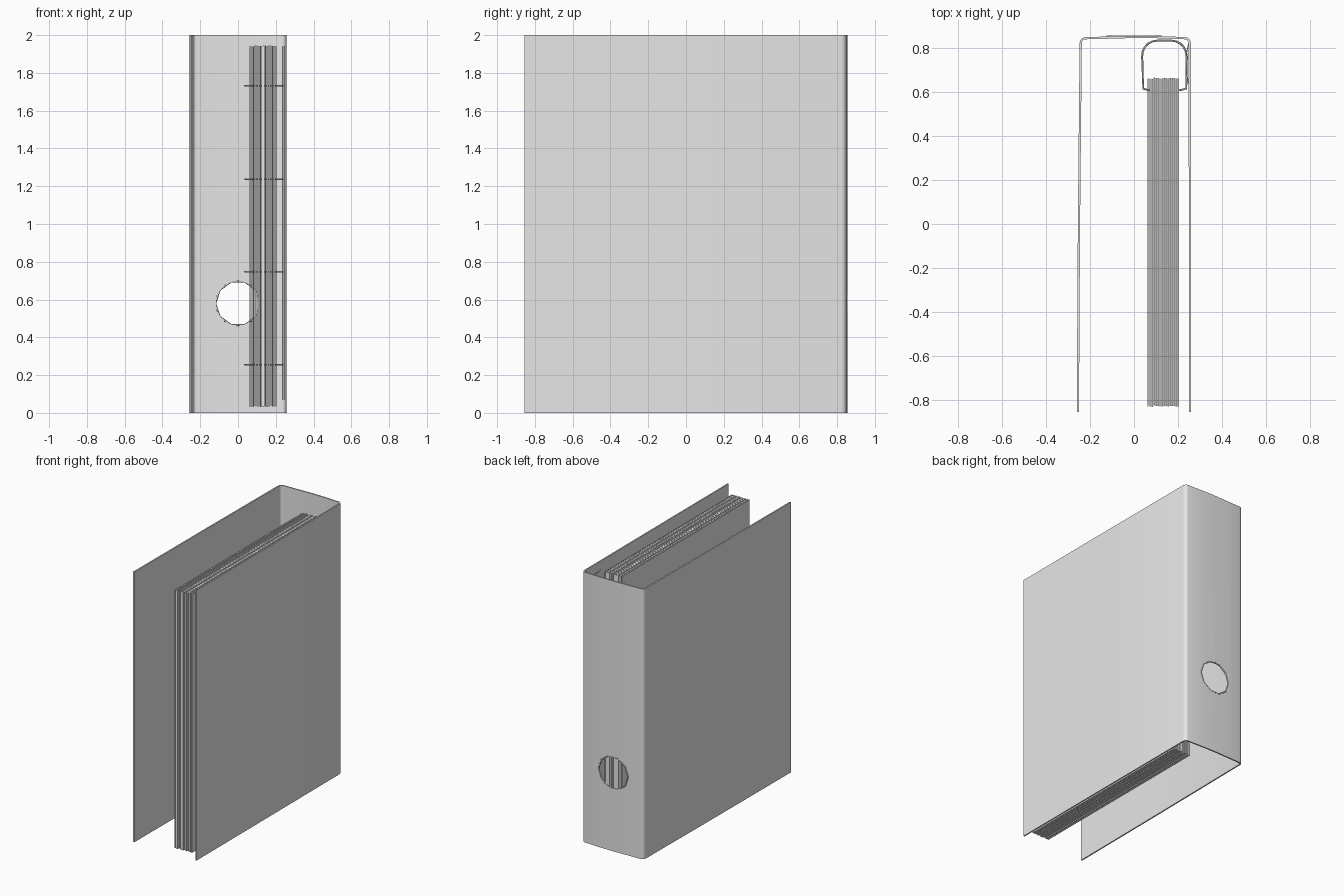
import bpy, bmesh, math, random
from mathutils import Matrix, Vector

random.seed(4)
cube = bpy.data.objects.get("Cube")
if cube:
    bpy.data.objects.remove(cube, do_unlink=True)

grey = bpy.data.materials.new("light_grey")
grey.use_nodes = True
grey.diffuse_color = (0.8, 0.8, 0.8, 1)
grey.node_tree.nodes["Principled BSDF"].inputs["Base Color"].default_value = grey.diffuse_color


def add_object(name, bm):
    mesh = bpy.data.meshes.new(name)
    bm.to_mesh(mesh)
    bm.free()
    mesh.materials.append(grey)
    obj = bpy.data.objects.new(name, mesh)
    bpy.context.collection.objects.link(obj)
    return obj


def activate(obj):
    bpy.ops.object.select_all(action='DESELECT')
    obj.select_set(True)
    bpy.context.view_layer.objects.active = obj


def smooth(obj):
    activate(obj)
    bpy.ops.object.shade_smooth_by_angle(angle=math.radians(35))


def corner(cx, cy, radius, start, end, steps):
    """Points along an arc, angles in degrees."""
    return [(cx + radius * math.cos(math.radians(start + (end - start) * i / steps)),
             cy + radius * math.sin(math.radians(start + (end - start) * i / steps)))
            for i in range(steps + 1)]


def sheet_from_profile(name, points, z0, z1, thickness):
    """Raise an open plan profile into a thin standing sheet."""
    bm = bmesh.new()
    low = [bm.verts.new((x, y, z0)) for x, y in points]
    high = [bm.verts.new((x, y, z1)) for x, y in points]
    for i in range(len(points) - 1):
        bm.faces.new((low[i], low[i + 1], high[i + 1], high[i]))
    obj = add_object(name, bm)
    mod = obj.modifiers.new("thickness", 'SOLIDIFY')
    mod.thickness = thickness
    mod.offset = 0
    activate(obj)
    bpy.ops.object.modifier_apply(modifier=mod.name)
    return obj


# Cover: two boards joined by a softly bowed spine
outline = ([(-0.255, -0.855), (-0.25, 0)]
           + corner(-0.22, 0.822, 0.022, 180, 90, 4)
           + [(-0.1, 0.847), (0, 0.85), (0.1, 0.849)]
           + corner(0.231, 0.822, 0.022, 90, 0, 4)
           + [(0.254, 0), (0.254, -0.855)])
cover = sheet_from_profile("binder_cover", outline, 0, 2, 0.01)

# Finger hole through the spine
hole_place = Matrix.Translation((0, 0.85, 0.58)) @ Matrix.Rotation(math.pi / 2, 4, 'X')
bm = bmesh.new()
bmesh.ops.create_cone(bm, cap_ends=True, segments=10, radius1=0.121, radius2=0.121,
                      depth=0.1, matrix=hole_place)
cutter = add_object("hole_cutter", bm)
cutter.hide_render = True
cut = cover.modifiers.new("finger_hole", 'BOOLEAN')
cut.object = cutter
cut.operation = 'DIFFERENCE'
cut.solver = 'EXACT'
activate(cover)
bpy.ops.object.modifier_apply(modifier=cut.name)
bpy.data.objects.remove(cutter, do_unlink=True)
smooth(cover)

# Thin rim around the finger hole
bpy.ops.mesh.primitive_torus_add(major_segments=10, minor_segments=6,
                                 major_radius=0.121, minor_radius=0.006)
rim = bpy.context.object
rim.name = "finger_hole_rim"
rim.matrix_world = hole_place
rim.data.materials.append(grey)

# Paper stack: thin upright sheets with slightly uneven edges
bm = bmesh.new()
count = 16
for i in range(count):
    x = 0.064 + 0.137 * i / (count - 1)
    jitter = random.uniform(-0.003, 0.003)
    size = Matrix.Diagonal((random.uniform(0.005, 0.008), 1.49, 1.91, 1))
    place = Matrix.Translation((x, -0.083 + jitter, 0.988 + jitter))
    bmesh.ops.create_cube(bm, size=1, matrix=place @ size)
add_object("paper_stack", bm)

# Mounting plate for the rings, bulging from the inside of the cover
plate_profile = [(0.248 - 0.013 * math.sin(math.pi * i / 6), 0.64 + 0.18 * i / 6)
                 for i in range(7)]
plate = sheet_from_profile("ring_plate", plate_profile, 0.07, 1.94, 0.004)
smooth(plate)

# Four arched wire rings holding the paper
arch = ([(0.07, 0.607), (0.042, 0.615), (0.037, 0.76)]
        + corner(0.105, 0.765, 0.068, 165, 90, 4)
        + corner(0.17, 0.765, 0.068, 90, 15, 4)
        + [(0.24, 0.76), (0.238, 0.615), (0.205, 0.607)])
for i, z in enumerate((0.255, 0.747, 1.238, 1.732)):
    curve = bpy.data.curves.new("ring_wire", 'CURVE')
    curve.dimensions = '3D'
    curve.bevel_depth = 0.0045
    curve.bevel_resolution = 1
    curve.use_fill_caps = True
    spline = curve.splines.new('POLY')
    spline.points.add(len(arch) - 1)
    for point, (x, y) in zip(spline.points, arch):
        point.co = (x, y, z, 1)
    ring = bpy.data.objects.new(f"ring_{i + 1}", curve)
    bpy.context.collection.objects.link(ring)
    curve.materials.append(grey)
    activate(ring)
    bpy.ops.object.convert(target='MESH')
    smooth(bpy.context.object)
